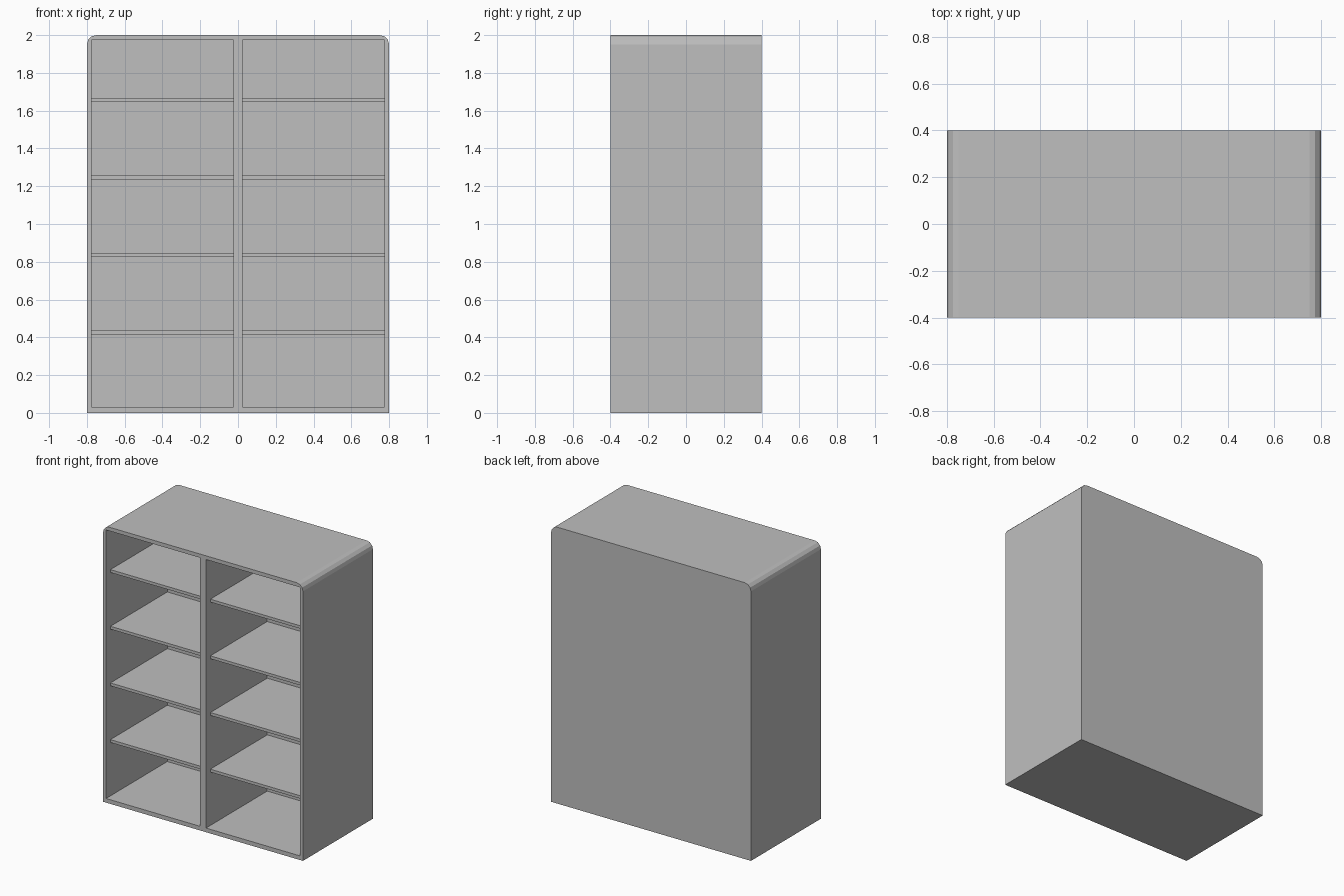
import bpy
import bmesh
from mathutils import Matrix, Vector

default = bpy.data.objects.get("Cube")
if default:
    bpy.data.objects.remove(default, do_unlink=True)

grey = bpy.data.materials.new("light grey")
grey.use_nodes = True
COLOUR = (0.52, 0.52, 0.52, 1)
grey.diffuse_color = COLOUR
grey.node_tree.nodes["Principled BSDF"].inputs["Base Color"].default_value = COLOUR


def box(name, low, high, round_top=0):
    """Box between two corners, optionally with its upper side edges rounded."""
    low, high = Vector(low), Vector(high)
    bm = bmesh.new()
    bmesh.ops.create_cube(bm, size=1, matrix=Matrix.Translation((low + high) / 2)
                          @ Matrix.Diagonal((*(high - low), 1)))
    if round_top:
        edges = [e for e in bm.edges
                 if all(abs(v.co.z - high.z) < 1e-4 for v in e.verts)
                 and abs(e.verts[0].co.x - e.verts[1].co.x) < 1e-4]
        bmesh.ops.bevel(bm, geom=edges, offset=round_top, segments=3,
                        profile=0.5, affect='EDGES')
    mesh = bpy.data.meshes.new(name)
    bm.to_mesh(mesh)
    bm.free()
    mesh.materials.append(grey)
    obj = bpy.data.objects.new(name, mesh)
    bpy.context.collection.objects.link(obj)
    return obj


# Overall sizes
HALF_W, HALF_D, HEIGHT = 0.8, 0.4, 2.0
INNER, OUTER = 0.024, 0.776      # bay edges from the centre divider to the side wall
FLOOR, CEILING = 0.03, 1.973
BACK = 0.3                       # inner face of the back panel

# Carcass with two bays cut from the front
carcass = box("cabinet_carcass", (-HALF_W, -HALF_D, 0), (HALF_W, HALF_D, HEIGHT), 0.05)
bays = {"right": (-OUTER, -INNER), "left": (INNER, OUTER)}
for side, (x0, x1) in bays.items():
    cutter = box(side + "_bay_cutter", (x0, -HALF_D - 0.1, FLOOR), (x1, BACK, CEILING))
    cutter.hide_render = True
    bpy.context.view_layer.objects.active = carcass
    cut = carcass.modifiers.new("bay", 'BOOLEAN')
    cut.operation, cut.solver, cut.object = 'DIFFERENCE', 'EXACT', cutter
    bpy.ops.object.modifier_apply(modifier=cut.name)
    bpy.data.objects.remove(cutter, do_unlink=True)

# Four shelves in each bay, set back slightly from the front
for side, (x0, x1) in bays.items():
    for i in range(4):
        z = 0.416 + 0.41 * i
        box(f"{side}_shelf_{i + 1}", (x0, -0.35, z), (x1, BACK, z + 0.021))
